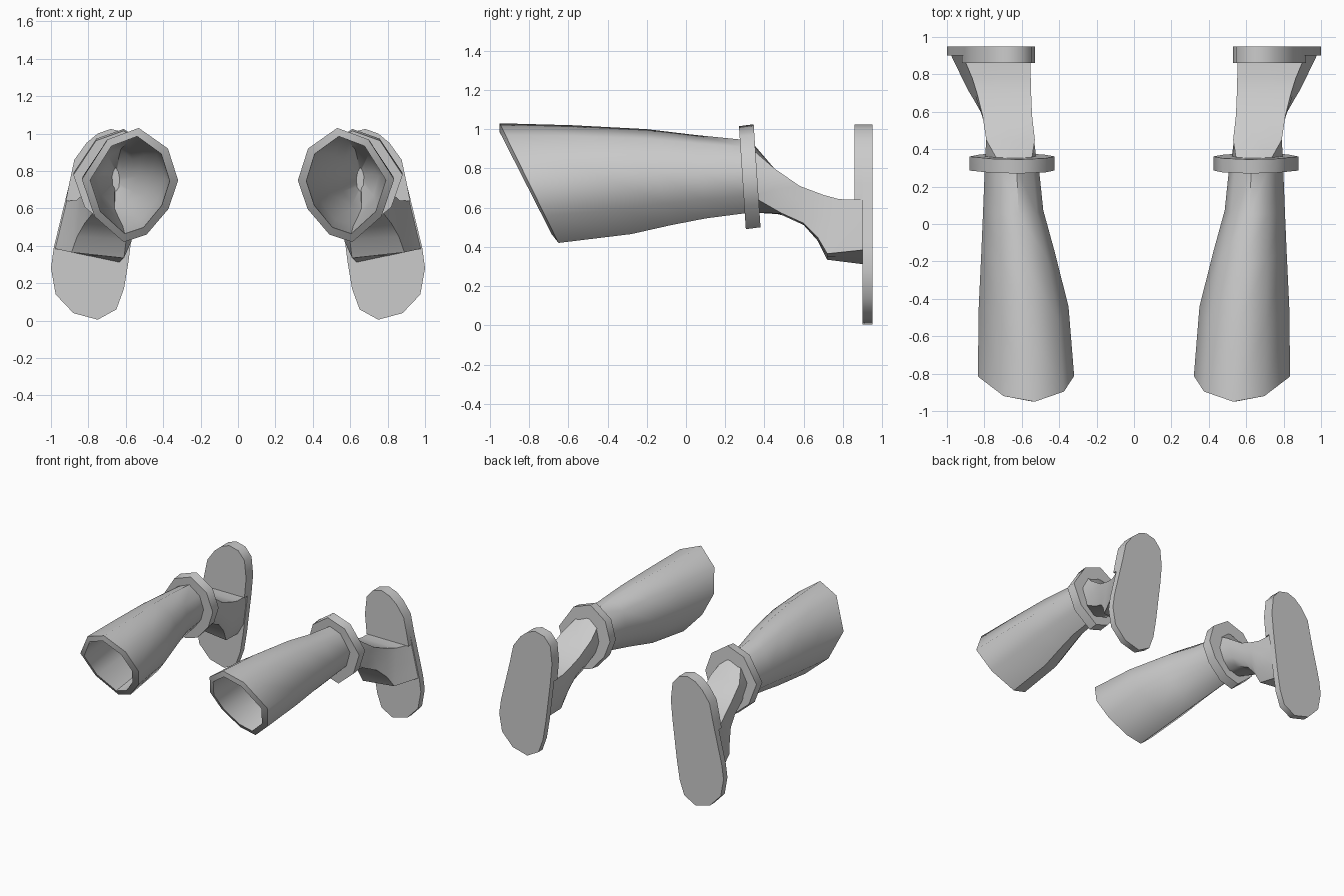
import bpy, bmesh, math

if "Cube" in bpy.data.objects:
    bpy.data.objects.remove(bpy.data.objects["Cube"])

# Shared nine-sided cross-section (u to the outside, v up), starting at the top tip
ROUND = [(-.19, 1), (-.79, .64), (-1, .08), (-.8, -.42), (-.35, -.87),
         (.12, -1), (.72, -.55), (.98, .1), (.45, .8)]
# Flat-topped cross-section for the foot
BOXY = [(0, 1), (-1, 1), (-1, .4), (-.97, -.4), (-.75, -1),
        (.1, -1), (1, -1), (1, .1), (1, 1)]


def finish(name, bm, angle):
    bmesh.ops.recalc_face_normals(bm, faces=bm.faces)
    mesh = bpy.data.meshes.new(name)
    bm.to_mesh(mesh)
    bm.free()
    ob = bpy.data.objects.new(name, mesh)
    bpy.context.collection.objects.link(ob)
    mirror = ob.modifiers.new("pair", 'MIRROR')
    mirror.use_axis = (True, False, False)
    mirror.use_mirror_merge = False
    bpy.ops.object.select_all(action='DESELECT')
    bpy.context.view_layer.objects.active = ob
    ob.select_set(True)
    bpy.ops.object.shade_smooth_by_angle(angle=math.radians(angle))
    return ob


def loft(name, rings, angle):
    """Skin a list of equal-length rings and cap both ends."""
    bm = bmesh.new()
    loops = [[bm.verts.new(p) for p in ring] for ring in rings]
    for a, b in zip(loops, loops[1:]):
        for i in range(len(a)):
            j = (i + 1) % len(a)
            bm.faces.new((a[i], a[j], b[j], b[i]))
    bm.faces.new(loops[0][::-1])
    bm.faces.new(loops[-1])
    return finish(name, bm, angle)


def oval(y_top, y_bot, x0, x1, z_top, z_bot, inset=0.0):
    """Nine-sided ring leaning from y_top at the top to y_bot at the bottom."""
    out = []
    for u, v in ROUND:
        t = (v + 1) / 2
        out.append(((x0 + x1) / 2 + u * ((x1 - x0) / 2 - inset),
                    y_bot + (y_top - y_bot) * t,
                    (z_top + z_bot) / 2 + v * ((z_top - z_bot) / 2 - inset)))
    return out


def foot_ring(y_top, y_bot, top, bottom, z_top, z_in, z_out):
    """Four-cornered ring: top / bottom x spans and sloping underside."""
    out = []
    for u, v in BOXY:
        s, t = (u + 1) / 2, (v + 1) / 2
        xt = top[0] + (top[1] - top[0]) * s
        xb = bottom[0] + (bottom[1] - bottom[0]) * s
        zb = z_in + (z_out - z_in) * s
        out.append((xb + (xt - xb) * t, y_bot + (y_top - y_bot) * t, zb + (z_top - zb) * t))
    return out


# Leg shaft: outer wall, slanted open rim, inner wall narrowing to a closed end
spans = [(-.95, -.65, .32, .84, 1.03, .42),
         (-.58, -.28, .35, .835, 1.02, .465),
         (-.20, -.08, .425, .82, 1.0, .51),
         (.05, .10, .485, .81, .97, .545),
         (.30, .33, .51, .80, .945, .575)]
outer = [oval(*s) for s in reversed(spans)]
rim = oval(-.95, -.685, .32, .84, 1.03, .42, .045)
inner = [oval(*s, inset=i) for s, i in zip(spans[1:], (.042, .045, .055, .135))]
loft("boot_shaft", outer + [rim] + inner, 58)

# Ankle and foot flaring into the sole
loft("boot_foot", [
    oval(.33, .34, .52, .80, .94, .575),
    foot_ring(.45, .49, (.53, .79), (.55, .78), .80, .56, .57),
    foot_ring(.58, .60, (.545, .81), (.56, .82), .71, .51, .52),
    foot_ring(.70, .67, (.55, .84), (.56, .86), .665, .43, .45),
    foot_ring(.78, .72, (.552, .865), (.57, .89), .643, .33, .365),
    foot_ring(.91, .91, (.555, .92), (.585, .982), .64, .30, .385)], 50)

# Cuff ring around the ankle
loft("ankle_ring", [oval(.27, .305, .425, .885, 1.015, .49),
                    oval(.345, .38, .425, .885, 1.025, .50)], 58)

# Sole outline (x, z), heel side at the top
SOLE = [(.75, .005), (.88, .04), (.975, .14), (1, .28), (.985, .39), (.905, .72),
        (.875, .86), (.81, .95), (.75, 1.0), (.68, 1.025), (.60, 1.005),
        (.545, .94), (.53, .80), (.545, .64), (.585, .32), (.61, .17), (.65, .06)]


def plate(name, outline, y0, y1):
    loft(name, [[(x, y, z) for x, z in outline] for y in (y0, y1)], 50)


plate("sole", SOLE, .90, .95)
plate("heel", [(.92, .64)] + [p for p in SOLE if p[1] >= .64], .86, .91)
